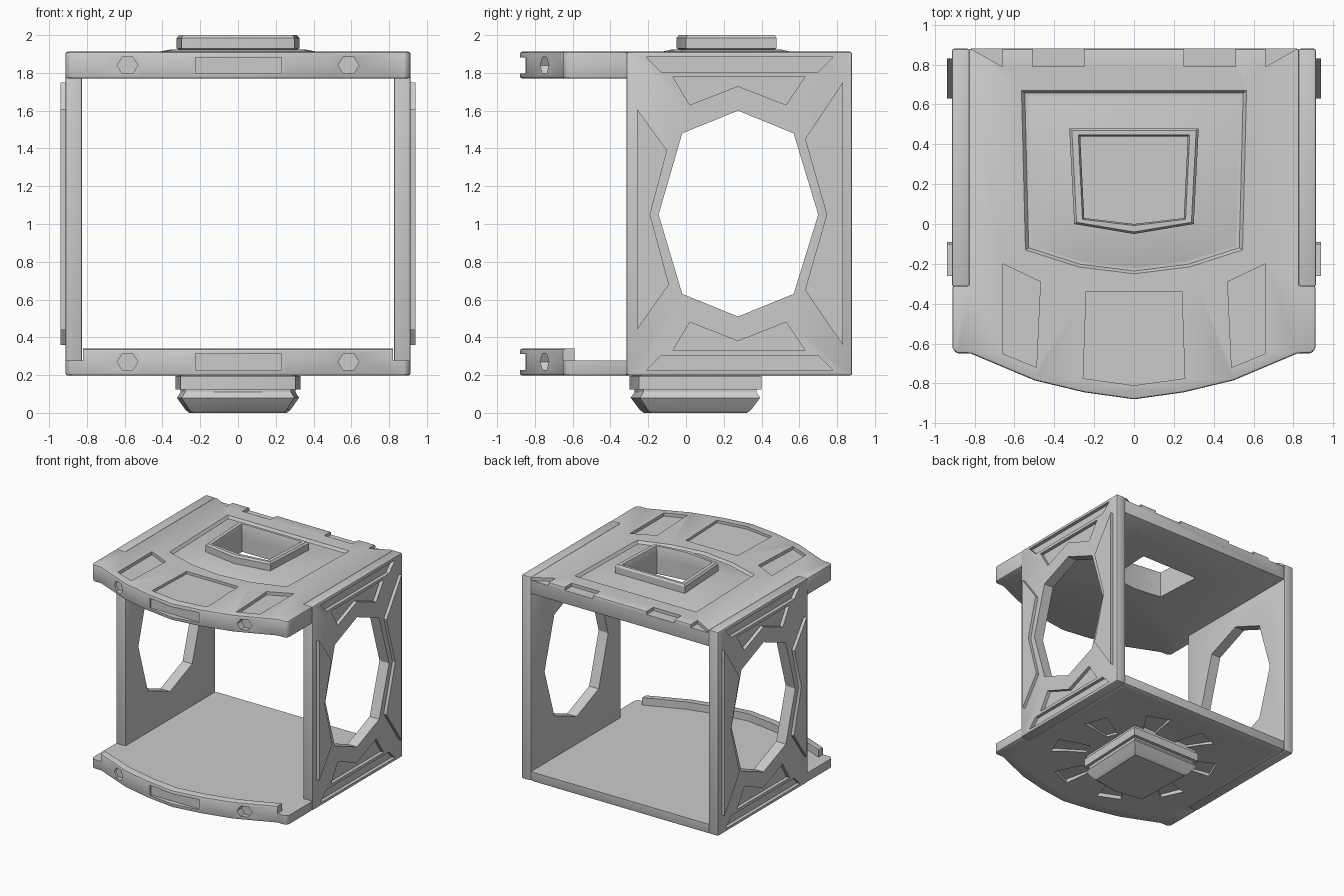
import bpy, bmesh, math

if "Cube" in bpy.data.objects:
    bpy.data.objects.remove(bpy.data.objects["Cube"])


def loft(name, rings):
    """Closed solid through equal-length rings of 3D points."""
    bm = bmesh.new()
    vs = [[bm.verts.new(p) for p in r] for r in rings]
    n = len(rings[0])
    for a, b in zip(vs, vs[1:]):
        for i in range(n):
            j = (i + 1) % n
            bm.faces.new((a[i], a[j], b[j], b[i]))
    bm.faces.new(vs[0][::-1])
    bm.faces.new(vs[-1])
    bmesh.ops.recalc_face_normals(bm, faces=bm.faces)
    me = bpy.data.meshes.new(name)
    bm.to_mesh(me)
    bm.free()
    ob = bpy.data.objects.new(name, me)
    bpy.context.collection.objects.link(ob)
    return ob


def flat(poly, z, f=1.0, c=(0, 0)):
    return [(c[0] + (x - c[0]) * f, c[1] + (y - c[1]) * f, z) for x, y in poly]


def prism(name, poly, z0, z1):
    return loft(name, [flat(poly, z0), flat(poly, z1)])


def side(name, poly, x0, x1):
    """Prism along x from a (y, z) outline."""
    return loft(name, [[(x, y, z) for y, z in poly] for x in (x0, x1)])


def sym(half):
    """Mirror a half outline (x >= 0) across x."""
    return half + [(-x, y) for x, y in reversed(half) if x > 0]


def apply(ob, mod):
    bpy.context.view_layer.objects.active = ob
    bpy.ops.object.modifier_apply(modifier=mod.name)


def bevel(ob, w, seg=2):
    m = ob.modifiers.new("bevel", 'BEVEL')
    m.width, m.segments, m.limit_method = w, seg, 'ANGLE'
    m.angle_limit = math.radians(40)
    apply(ob, m)


def cut(ob, *cutters):
    for c in cutters:
        m = ob.modifiers.new("cut", 'BOOLEAN')
        m.operation, m.solver, m.object = 'DIFFERENCE', 'EXACT', c
        apply(ob, m)
        bpy.data.objects.remove(c)


def smooth(ob):
    bpy.ops.object.select_all(action='DESELECT')
    ob.select_set(True)
    bpy.context.view_layer.objects.active = ob
    bpy.ops.object.shade_smooth_by_angle(angle=math.radians(30))


# Outlines
arc = [(.82, -.65), (.5, -.785), (.25, -.845), (0, -.88)]
plate = sym([(.83, .88), (.83, -.31), (.912, -.31), (.912, -.625), (.89, -.65)] + arc)
opening = sym([(.27, .44), (.25, .03), (0, 0)])
collar = sym([(.325, .48), (.3, 0), (0, -.05)])


def front_cuts(ob, zc):
    """Hexagonal sockets and the central slot in the front edge."""
    for s in (-1, 1):
        hexa = [(s * .585 + .055 * math.cos(i * math.pi / 3), zc + .05 * math.sin(i * math.pi / 3))
                for i in range(6)]
        cut(ob, loft("socket", [[(x, -1, z) for x, z in hexa], [(x, -.71, z) for x, z in hexa]]))
    slot = [(-.225, zc - .042), (.23, zc - .042), (.23, zc + .042), (-.225, zc + .042)]
    cut(ob, loft("slot", [[(x, -1, z) for x, z in slot], [(x, -.835, z) for x, z in slot]]))


# Roof plate with sunken panel rising to the collar, pockets and rear notches
c = (0, .22)
roof = prism("roof_plate", plate, 1.77, 1.912)
bevel(roof, .012)
panel = sym([(.565, .67), (.545, -.13), (.28, -.215), (0, -.25)])
cut(roof, loft("panel", [flat(panel, 1.89, .97, c), flat(panel, 1.912), flat(panel, 1.95)]))
slope = loft("roof_panel_slope", [flat(panel, z, f, c) for z, f in
                                  ((1.86, .94), (1.89, .94), (1.925, .62))])
centre = sym([(.24, -.34), (.255, -.775), (0, -.81)])
cut(roof, prism("pocket", centre, 1.89, 1.95))
for s in (-1, 1):
    for poly in ([(.66, -.2), (.47, -.29), (.49, -.72), (.66, -.65)],
                 [(.25, .79), (.51, .79), (.51, .95), (.25, .95)],
                 [(.66, .79), (.66, .95), (.82, .95), (.82, .88)]):
        cut(roof, prism("pocket", [(s * x, y) for x, y in poly], 1.885, 1.95))
front_cuts(roof, 1.84)
for ob in (roof, slope):
    cut(ob, prism("hole", opening, 1.6, 2.2))
    smooth(ob)

# Raised collar around the roof opening
ring = loft("roof_collar", [flat(collar, z, f, c) for z, f in
                            ((1.88, .93), (1.92, .93), (1.93, 1), (1.985, 1), (2.0, .96))])
cut(ring, loft("hole", [flat(opening, 1.6), flat(opening, 1.97), flat(opening, 2.02, 1.06, c)]))
smooth(ring)

# Floor plate: raised front lip, shallow hollow underneath with radiating pockets
floor = prism("floor_plate", plate, .198, .34)
bevel(floor, .012)
well = sym([(1.1, 1), (1.1, -1), (.821, -1), (.82, -.59)] + [(x, y + .065) for x, y in arc[1:]])
cut(floor, prism("well", well, .278, .5))
under = sym([(.78, .8), (.78, -.56), (.45, -.7), (0, -.78)])
cut(floor, loft("hollow", [flat(under, .1), flat(under, .198), flat(under, .222, .6)]))
for i in range(8):
    a = i * math.pi / 4 + math.pi / 8
    ca, sa = math.cos(a), math.sin(a)
    wedge = [(r * ca - w * sa, r * sa + w * ca)
             for r, w in ((.38, -.05), (.66, -.1), (.66, .1), (.38, .05))]
    cut(floor, prism("wedge", wedge, .1, .24))
front_cuts(floor, .27)
smooth(floor)

# Plug under the floor
plug_outline = sym([(.33, .4), (.305, -.25), (0, -.3)])
c = (0, .05)
plug = loft("base_plug", [flat(plug_outline, z, f, c) for z, f in
                          ((0, .78), (.015, .84), (.08, .98), (.11, .92), (.125, .92),
                           (.125, 1), (.195, 1), (.195, .96), (.25, .96))])
smooth(plug)

# Side walls: octagonal window, sunken panels top and bottom, raised panels front and back
window = [(.275, 1.6), (.57, 1.48), (.7, 1.05), (.57, .63),
          (.275, .51), (-.02, .63), (-.145, 1.05), (-.02, 1.48)]
sunken = [[(-.07, 1.78), (.63, 1.78), (.53, 1.63), (.275, 1.73), (.02, 1.63)],
          [(-.21, 1.885), (.78, 1.885), (.7, 1.805), (-.13, 1.805)]]
raised = {"front_panel": [(-.26, 1.61), (-.1, 1.39), (-.19, 1.05), (-.09, .68), (-.26, .44)],
          "back_panel": [(.83, 1.75), (.63, 1.45), (.745, 1.05), (.63, .65), (.83, .36)]}
for s, label in ((1, "right"), (-1, "left")):
    wall = side(label + "_wall", [(-.315, .198), (.88, .198), (.88, 1.912), (-.315, 1.912)],
                s * .825, s * .914)
    bevel(wall, .012)
    cut(wall, side("window", window, s * .7, s * 1.1))
    for poly in sunken:
        for p in (poly, [(y, 2.11 - z) for y, z in poly]):
            cut(wall, side("sunken", p, s * 1.0, s * .885))
    smooth(wall)
    for name, poly in raised.items():
        smooth(side(label + "_" + name, poly, s * .88, s * .94))
